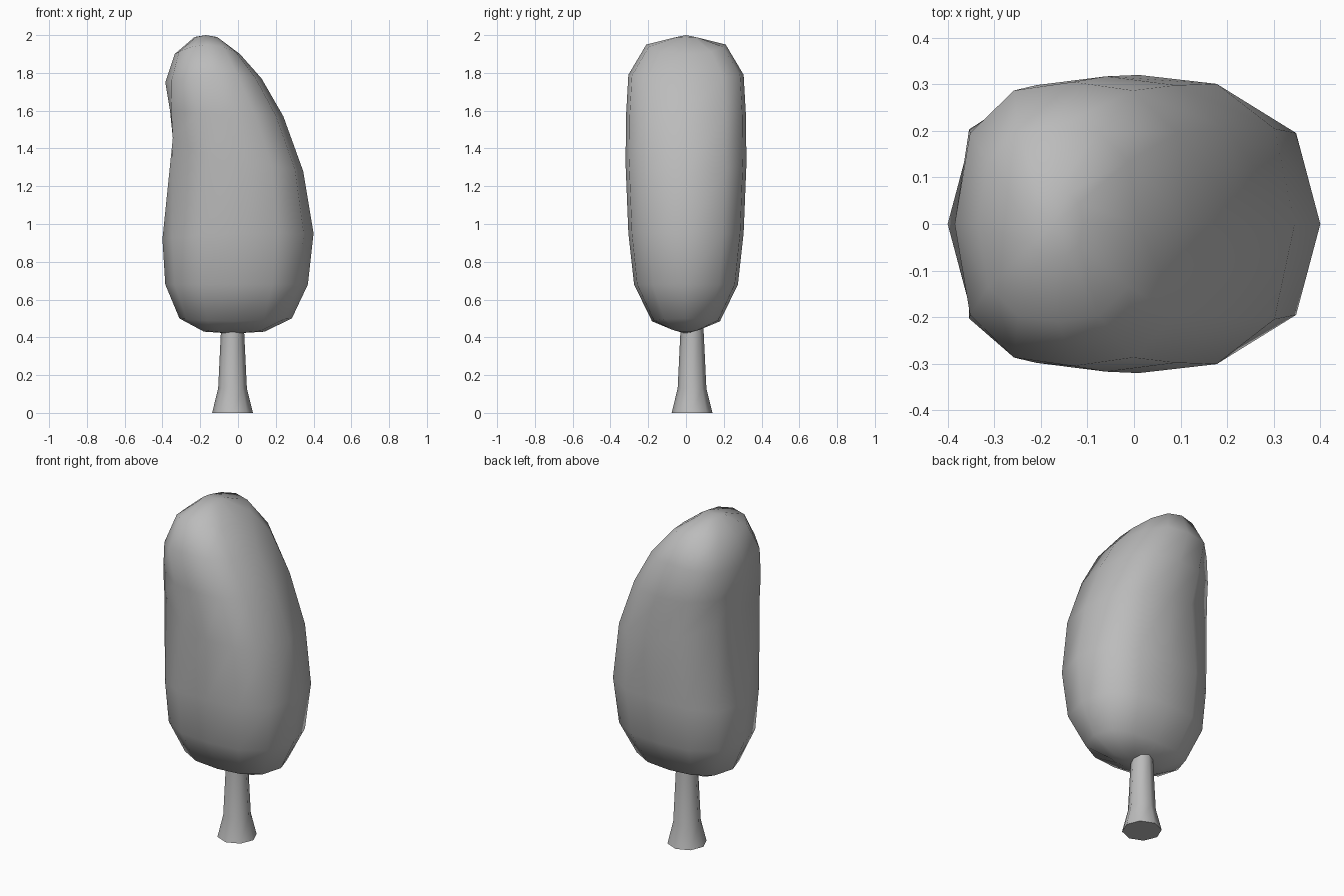
import bpy, bmesh, math

if "Cube" in bpy.data.objects:
    bpy.data.objects.remove(bpy.data.objects["Cube"], do_unlink=True)

grey = bpy.data.materials.new("plain grey")
COLOUR = (0.5, 0.5, 0.5, 1)
grey.use_nodes = True
grey.diffuse_color = COLOUR
grey.node_tree.nodes["Principled BSDF"].inputs["Base Color"].default_value = COLOUR


def loft(name, rings, tips, angle):
    """Skin closed rings of points, closing each end with a fan or one flat face."""
    bm = bmesh.new()
    loops = [[bm.verts.new(p) for p in ring] for ring in rings]
    n = len(loops[0])
    for a, b in zip(loops, loops[1:]):
        for i in range(n):
            j = (i + 1) % n
            bm.faces.new((a[i], a[j], b[j], b[i]))
    for loop, tip in zip((loops[0], loops[-1]), tips):
        if tip:
            centre = bm.verts.new(tip)
            for i in range(n):
                bm.faces.new((loop[i], loop[(i + 1) % n], centre))
        else:
            bm.faces.new(loop)
    bmesh.ops.recalc_face_normals(bm, faces=bm.faces)
    mesh = bpy.data.meshes.new(name)
    bm.to_mesh(mesh)
    bm.free()
    mesh.materials.append(grey)
    obj = bpy.data.objects.new(name, mesh)
    bpy.context.collection.objects.link(obj)
    bpy.ops.object.select_all(action="DESELECT")
    obj.select_set(True)
    bpy.context.view_layer.objects.active = obj
    bpy.ops.object.shade_smooth_by_angle(angle=math.radians(angle))


def crown_ring(left, right, depth, side_z, corner=0.87):
    """Rounded ring from a left and a right (x, z) point, and its half depth."""
    mid, half = (left[0] + right[0]) / 2, (right[0] - left[0]) / 2
    half_ring = [(1, 0), (0.87, 0.64), (0.5, 0.94), (0, 1),
                 (-0.5, 0.94), (-corner, 0.64), (-1, 0)]
    outline = half_ring + [(u, -v) for u, v in half_ring[-2:0:-1]]
    points = []
    for u, v in outline:
        end_z = right[1] if u > 0 else left[1]
        z = side_z + (end_z - side_z) * u * u
        points.append((mid + half * u, depth * v, z))
    return points


# Leaning crown, from the bottom up
crown = [
    crown_ring((-0.18, 0.43), (0.14, 0.43), 0.08, 0.445),
    crown_ring((-0.31, 0.5), (0.285, 0.5), 0.18, 0.485),
    crown_ring((-0.385, 0.68), (0.37, 0.68), 0.275, 0.68),
    crown_ring((-0.4, 0.92), (0.4, 0.95), 0.305, 0.95),
    crown_ring((-0.325, 1.44), (0.345, 1.28), 0.32, 1.32, 1.06),
    crown_ring((-0.36, 1.6), (0.24, 1.57), 0.317, 1.58, 0.98),
    crown_ring((-0.385, 1.75), (0.125, 1.77), 0.305, 1.79),
    crown_ring((-0.335, 1.9), (0.01, 1.9), 0.21, 1.95),
    crown_ring((-0.23, 1.99), (-0.11, 1.99), 0.07, 1.985),
]
loft("crown", crown, ((-0.03, 0, 0.42), (-0.17, 0, 2)), 180)

# Flared trunk, ending inside the crown
SIDES = 8
trunk = []
for radius, z in ((0.108, 0), (0.076, 0.13), (0.062, 0.42), (0.055, 0.6)):
    turns = [math.tau * i / SIDES for i in range(SIDES)]
    trunk.append([(-0.029 + radius * math.cos(t), 0.032 + radius * math.sin(t), z)
                  for t in turns])
loft("trunk", trunk, (None, None), 60)
